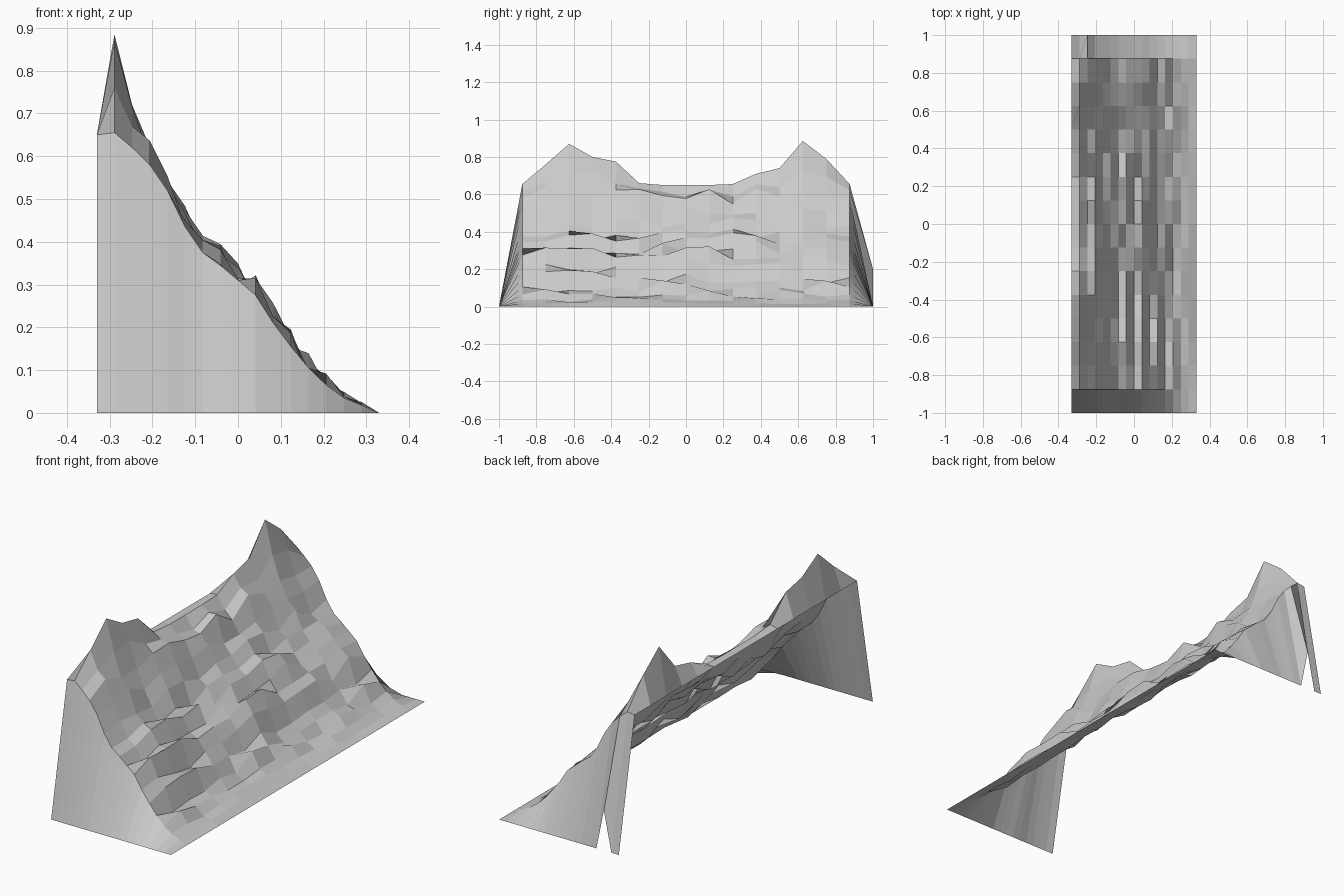
import bpy, bmesh, random

if "Cube" in bpy.data.objects:
    bpy.data.objects.remove(bpy.data.objects["Cube"])

random.seed(7)
N = 16
HALF_X, HALF_Y = 0.33, 1.0

# Slope profile from the back edge down to the front edge
slope = [0.65, 0.655, 0.62, 0.58, 0.52, 0.435, 0.375, 0.345, 0.31,
         0.275, 0.21, 0.155, 0.105, 0.065, 0.035, 0.018, 0.0]
# Ridge heights along y, from y = -0.875 to y = 0.875
ridge = [0.655, 0.76, 0.87, 0.80, 0.775, 0.66, 0.65, 0.65,
         0.65, 0.655, 0.71, 0.74, 0.885, 0.79, 0.655]
# How strongly the ridge lifts each row near the back
lift = {1: 1.0, 2: 0.55, 3: 0.2}


def height(i, j):
    if j in (0, N):                       # end skirts drop to the ground
        return 0.2 if (i, j) == (2, N) else 0.0
    z = slope[i]
    z += lift.get(i, 0) * (ridge[j - 1] - 0.655)
    if 1 < i < N and 1 < j < N - 1:       # rocky roughness
        amp = min(1.0, slope[i] / 0.12)
        z += amp * random.uniform(-0.035, 0.05)
    return z


# Hillside sheet: a regular grid displaced upward, open at the back and below
bm = bmesh.new()
grid = [[bm.verts.new((-HALF_X + 2 * HALF_X * i / N,
                       -HALF_Y + 2 * HALF_Y * j / N,
                       height(i, j))) for j in range(N + 1)]
        for i in range(N + 1)]
for i in range(N):
    for j in range(N):
        bm.faces.new((grid[i][j], grid[i + 1][j],
                      grid[i + 1][j + 1], grid[i][j + 1]))
mesh = bpy.data.meshes.new("rocky_hillside")
bm.to_mesh(mesh)
bm.free()
hillside = bpy.data.objects.new("rocky_hillside", mesh)
bpy.context.collection.objects.link(hillside)
